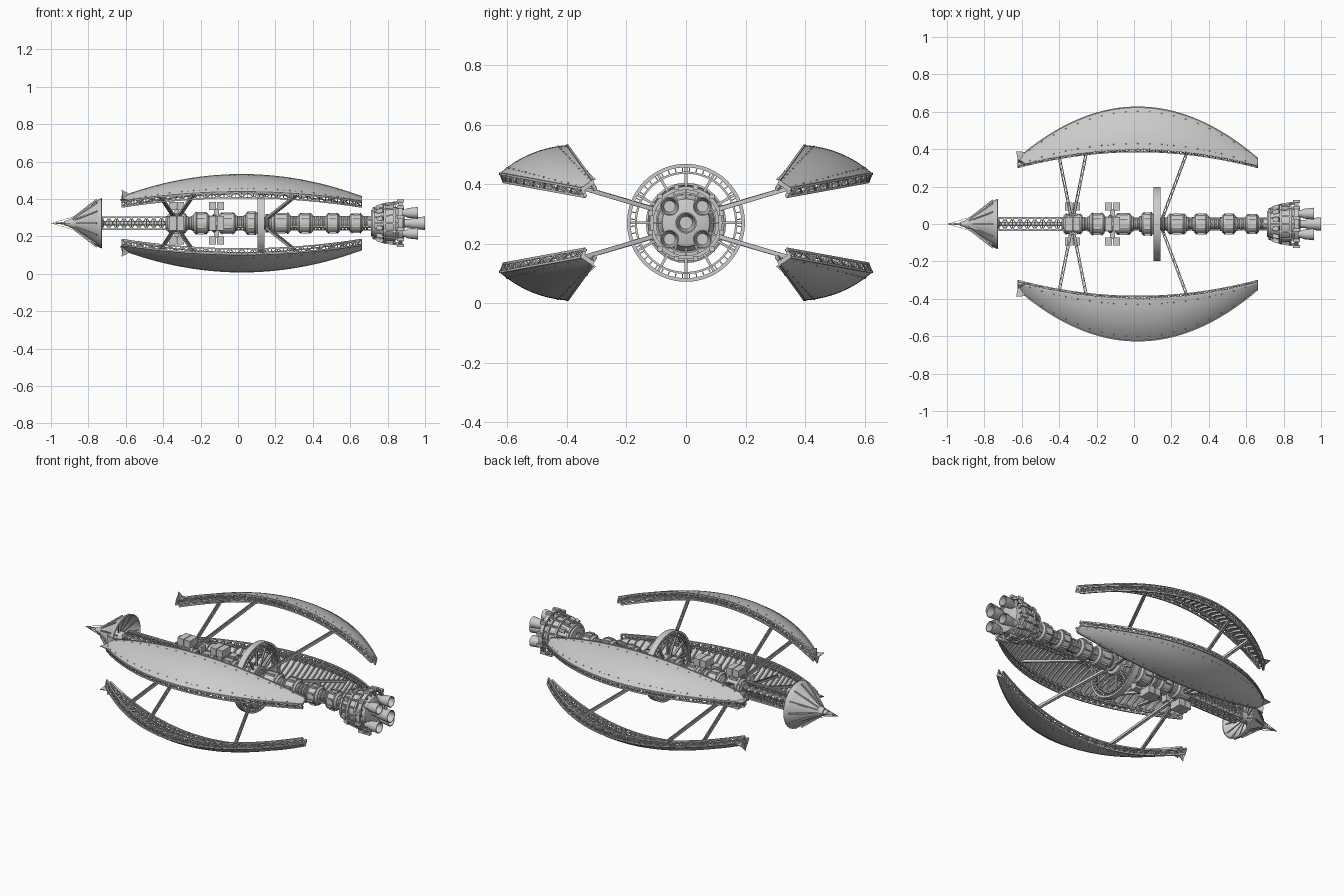
import bpy, bmesh
from math import sin, cos, pi
from mathutils import Vector as V

if "Cube" in bpy.data.objects:
    bpy.data.objects.remove(bpy.data.objects["Cube"])

ZC = 0.27  # height of the ship's long axis


def finish(name, bm, smooth=False):
    bmesh.ops.recalc_face_normals(bm, faces=bm.faces[:])
    me = bpy.data.meshes.new(name)
    bm.to_mesh(me)
    bm.free()
    ob = bpy.data.objects.new(name, me)
    bpy.context.collection.objects.link(ob)
    ob.location.z = ZC
    if smooth:
        bpy.ops.object.select_all(action='DESELECT')
        ob.select_set(True)
        bpy.context.view_layer.objects.active = ob
        bpy.ops.object.shade_smooth_by_angle(angle=0.6)
    return ob


def beam(bm, a, b, w, h=None, up=(0, 0, 1)):
    a, b = V(a), V(b)
    d = (b - a).normalized()
    up = V(up)
    if abs(d.dot(up)) > 0.95:
        up = V((0, 1, 0)) if abs(d.y) < 0.9 else V((1, 0, 0))
    s = d.cross(up).normalized()
    t = s.cross(d)
    h = h or w
    vs = [bm.verts.new(p + s * (i * w / 2) + t * (j * h / 2))
          for p in (a, b) for i, j in ((-1, -1), (1, -1), (1, 1), (-1, 1))]
    for f in ((0, 1, 2, 3), (4, 5, 6, 7), (0, 1, 5, 4), (1, 2, 6, 5), (2, 3, 7, 6), (3, 0, 4, 7)):
        bm.faces.new([vs[k] for k in f])


def spin(bm, prof, seg=32, closed=False, cy=0, cz=0):
    """Revolve (x, r) points around an axis parallel to x."""
    rings = [[bm.verts.new((x, cy + max(r, 1e-5) * cos(2 * pi * k / seg), cz + max(r, 1e-5) * sin(2 * pi * k / seg)))
              for k in range(seg)] for x, r in prof]
    n = len(rings)
    for i in range(n if closed else n - 1):
        p, q = rings[i], rings[(i + 1) % n]
        for k in range(seg):
            bm.faces.new((p[k], p[(k + 1) % seg], q[(k + 1) % seg], q[k]))


def drum(bm, x0, x1, r, bev=0.008, seg=32, cy=0, cz=0):
    spin(bm, [(x0, 0), (x0, r - bev), (x0 + bev, r), (x1 - bev, r), (x1, r - bev), (x1, 0)], seg, False, cy, cz)


def around(r, n, off=0.0):
    return [(r * cos(2 * pi * (k + off) / n), r * sin(2 * pi * (k + off) / n)) for k in range(n)]


# ---- nose shield: hollow cone with ribs and a spike
bm = bmesh.new()
spin(bm, [(-0.91, 0), (-0.905, 0.02), (-0.88, 0.03), (-0.82, 0.068), (-0.76, 0.118), (-0.75, 0.125),
          (-0.73, 0.135), (-0.727, 0.128), (-0.75, 0.112), (-0.81, 0.066), (-0.85, 0)], 32)
finish("nose_shield", bm, True)
bm = bmesh.new()
spin(bm, [(-1.0, 0), (-0.93, 0.007), (-0.925, 0.013), (-0.90, 0.016), (-0.90, 0)], 12)
drum(bm, -0.86, -0.72, 0.03, 0.004, 16)
finish("nose_spike", bm, True)
bm = bmesh.new()
for (a, b), (c, d) in zip(around(0.031, 12), around(0.128, 12)):
    beam(bm, (-0.88, a, b), (-0.755, c, d), 0.007)
    beam(bm, (-0.735, c, d), (-0.77, c * 0.25, d * 0.25), 0.005)
for a, b in around(1, 4):
    beam(bm, (-0.995, 0, 0), (-0.88, 0.035 * a, 0.035 * b), 0.002)
finish("nose_ribs", bm)

# ---- forward lattice boom
bm = bmesh.new()
cs = [(-.032, -.032), (.032, -.032), (.032, .032), (-.032, .032)]
N = 9
for i in range(N):
    xa, xb = -0.73 + i * 0.36 / N, -0.73 + (i + 1) * 0.36 / N
    for k in range(4):
        p, q = cs[k], cs[(k + 1) % 4]
        beam(bm, (xa, *p), (xb, *p), 0.009)
        beam(bm, (xa, *p), (xa, *q), 0.006)
        beam(bm, (xa, *p), (xb, *q), 0.005)
        beam(bm, (xa, *q), (xb, *p), 0.005)
finish("forward_boom", bm)
bm = bmesh.new()
drum(bm, -0.74, -0.36, 0.012, 0.002, 12)
finish("boom_core", bm, True)

# ---- chain of pressurised modules, with bands and side fittings
mods = [(-.376, -.275, .053), (-.237, -.157, .057), (-.145, -.108, .045), (-.10, -.013, .056), (.04, .106, .060),
        (.145, .165, .045), (.18, .28, .053), (.32, .40, .052), (.47, .545, .052), (.595, .668, .050)]
bm, fit = bmesh.new(), bmesh.new()
drum(bm, -0.38, 0.75, 0.026, 0.003, 16)
for x0, x1, r in mods:
    drum(bm, x0, x1, r, 0.009)
    for x in (x0 + 0.014, x1 - 0.014):
        drum(bm, x - 0.003, x + 0.003, r + 0.004, 0.001)
    drum(bm, x0 - 0.012, x1 + 0.012, r * 0.72, 0.004, 24)
    if x1 - x0 > 0.05:
        xm, l = (x0 + x1) / 2, (x1 - x0) * 0.24
        for a, b in around(r + 0.001, 8, 0.5):
            beam(fit, (xm - l, a, b), (xm + l, a, b), 0.012)
for x in (-0.255, 0.013, 0.30, 0.425, 0.445, 0.57, 0.69):
    drum(bm, x - 0.006, x + 0.006, 0.036, 0.002, 24)
for x0, x1 in ((0.28, 0.32), (0.40, 0.47), (0.545, 0.595), (0.668, 0.72), (-0.013, 0.04)):
    for a, b in around(0.036, 6, 0.5):
        beam(fit, (x0, a, b), (x1, a, b), 0.008)
finish("spine_modules", bm, True)
finish("module_fittings", fit)

# ---- square side pods at two stations
bm = bmesh.new()
for x in (-0.328, -0.115):
    for a, b in around(1, 4):
        a, b = round(a), round(b)
        beam(bm, (x, a * 0.03, b * 0.03), (x, a * 0.08, b * 0.08), 0.025)
        for k in (-1, 1):
            c = V((x + k * 0.021, 0, 0))
            d = V((0, a, b))
            beam(bm, c + d * 0.072, c + d * 0.114, 0.038 if a == 0 else 0.075, 0.075 if a == 0 else 0.038,
                 (1, 0, 0) if a else (0, 1, 0))
finish("side_pods", bm)

# ---- habitat wheel
bm = bmesh.new()
X = 0.123
spin(bm, [(X - .018, .186), (X - .018, .198), (X + .018, .198), (X + .018, .186)], 64, True)
for s in (-1, 1):
    spin(bm, [(X + s * .015 - .004, .165), (X + s * .015 - .004, .172), (X + s * .015 + .004, .172),
              (X + s * .015 + .004, .165)], 64, True)
drum(bm, X - 0.018, X + 0.018, 0.066, 0.004)
finish("habitat_wheel_rims", bm, True)
bm = bmesh.new()
for a, b in around(1, 12):
    beam(bm, (X, a * .05, b * .05), (X, a * .19, b * .19), 0.009, 0.009, (1, 0, 0))
for a, b in around(1, 48, 0.5):
    for s in (-1, 1):
        beam(bm, (X + s * .015, a * .168, b * .168), (X + s * .015, a * .19, b * .19), 0.004, 0.004, (1, 0, 0))
    beam(bm, (X - .015, a * .168, b * .168), (X + .015, a * .168, b * .168), 0.004)
finish("habitat_wheel_spokes", bm)

# ---- engine block, cage and nozzles
bm = bmesh.new()
spin(bm, [(.712, 0), (.712, .068), (.725, .075), (.77, .08), (.79, .095), (.835, .095), (.845, .088),
          (.885, .08), (.89, .07), (.89, 0)])
for x, r, w in ((.725, .085, .006), (.785, .108, .006), (.835, .112, .006), (.868, .122, .011)):
    spin(bm, [(x - w, r - .012), (x - w, r), (x + w, r), (x + w, r - .012)], 48, True)
finish("engine_block", bm, True)
bm = bmesh.new()
for a, b in around(1, 16):
    beam(bm, (.725, a * .082, b * .082), (.785, a * .105, b * .105), 0.007)
    beam(bm, (.785, a * .105, b * .105), (.875, a * .118, b * .118), 0.008)
    beam(bm, (.868, a * .075, b * .075), (.868, a * .118, b * .118), 0.006)
for a, b in around(1, 12, 0.5):
    beam(bm, (.85, a * .124, b * .124), (.888, a * .124, b * .124), 0.017)
    beam(bm, (.745, a * .088, b * .088), (.775, a * .098, b * .098), 0.022)
finish("engine_cage", bm)
bm = bmesh.new()
for cy, cz, x0, L, r in [(a, b, .875, .088, .032) for a, b in around(.078, 4, 0.5)] + [(0, 0, .89, .11, .036)]:
    spin(bm, [(x0, 0), (x0, r * .6), (x0 + L * .25, r * .6), (x0 + L * .35, r * .8), (x0 + L, r),
              (x0 + L, r * .88), (x0 + L * .4, r * .6), (x0 + L * .4, 0)], 24, False, cy, cz)
finish("engine_nozzles", bm, True)

# ---- four curved sails with edge trusses, ribs and support struts
NRM = V((0, 0.39, 0.92))


def sail(x, v, depth=0.0):
    s = 1 - ((x - 0.02) / 0.64) ** 2
    a = V((x, .315 + .085 * s, .143 + .118 * s))
    b = V((x, .352 + .273 * s, .117 + .050 * s))
    return a.lerp(b, v) + NRM * (0.08 * s * v * (1 - v) - depth)


def quads(bm, rows):
    vs = [[bm.verts.new(p) for p in r] for r in rows]
    for p, q in zip(vs, vs[1:]):
        for k in range(len(p) - 1):
            bm.faces.new((p[k], p[k + 1], q[k + 1], q[k]))
    bmesh.ops.recalc_face_normals(bm, faces=bm.faces[:])
    bmesh.ops.solidify(bm, geom=bm.faces[:], thickness=0.004)


NB = 40
xs = [-0.62 + 1.28 * i / NB for i in range(NB + 1)]
for sy in (1, -1):
    for sz in (1, -1):
        tag = ("left" if sy > 0 else "right") + ("_upper" if sz > 0 else "_lower")
        m = lambda p: V((p[0], p[1] * sy, p[2] * sz))
        bm = bmesh.new()
        quads(bm, [[m(sail(x, j / 8)) for j in range(9)] for x in xs])
        finish("sail_" + tag, bm, True)
        # flared fins at the forward tip
        bm = bmesh.new()
        for v, tip in ((0, (-.622, .335, .178)), (1, (-.63, .388, .13))):
            quads(bm, [[m(sail(-.58, v)), m(sail(-.615, .5))], [m(tip), m(sail(-.618, .5, .02))]])
        finish("sail_tip_" + tag, bm)
        # edge trusses and cross ribs
        bm = bmesh.new()
        D = 0.032
        for i in range(NB + 1):
            x = xs[i]
            for j in range(4):
                beam(bm, m(sail(x, j / 4, .008)), m(sail(x, (j + 1) / 4, .008)), 0.007, 0.012)
            for e, inn in ((0, .12), (1, .88)):
                beam(bm, m(sail(x, e)), m(sail(x, e, D)), 0.005)
                beam(bm, m(sail(x, e, D)), m(sail(x, inn, D)), 0.005)
                beam(bm, m(sail(x, inn)), m(sail(x, inn, D)), 0.005)
                if i < NB:
                    y = xs[i + 1]
                    beam(bm, m(sail(x, e, .002)), m(sail(y, e, .002)), 0.008)
                    beam(bm, m(sail(x, e, D)), m(sail(y, e, D)), 0.008)
                    beam(bm, m(sail(x, inn, D)), m(sail(y, inn, D)), 0.006)
                    da, db = (0, D) if i % 2 else (D, 0)
                    beam(bm, m(sail(x, e, da)), m(sail(y, e, db)), 0.005)
                    beam(bm, m(sail(x, inn, db)), m(sail(y, inn, da)), 0.005)
        finish("sail_frame_" + tag, bm)
        # twin-rail struts from the spine
        bm = bmesh.new()
        for a, b in (((-.335, .03, .025), (-.42, .46, .15)), ((-.325, .03, .025), (-.225, .53, .17)),
                     ((.155, .04, .025), (.335, .52, .168))):
            a, b = V(a), V(b)
            o = V((0.006, 0, 0))
            beam(bm, m(a - o), m(b - o), 0.005, 0.014)
            beam(bm, m(a + o), m(b + o), 0.005, 0.014)
            for k in range(14):
                t = 1 if k % 2 else -1
                beam(bm, m(a.lerp(b, k / 14) + o * t), m(a.lerp(b, (k + 1) / 14) - o * t), 0.004)
        finish("sail_struts_" + tag, bm)
